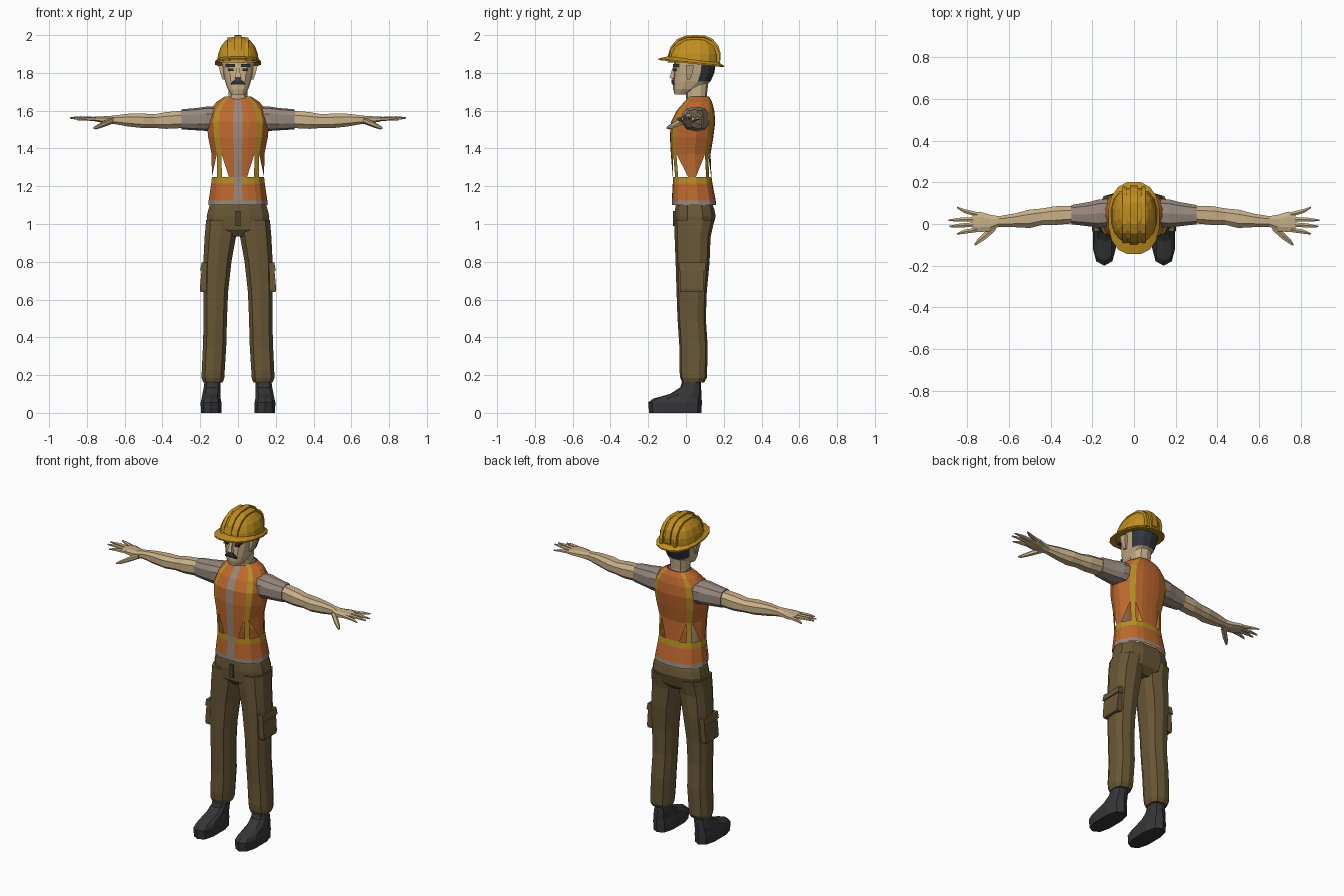
import bpy, bmesh, math
from mathutils import Vector

if "Cube" in bpy.data.objects:
    bpy.data.objects.remove(bpy.data.objects["Cube"])


def material(name, r, g, b):
    m = bpy.data.materials.new(name)
    lin = [((c / 255 + 0.055) / 1.055) ** 2.4 for c in (r, g, b)]
    m.diffuse_color = (*lin, 1)
    m.use_nodes = True
    m.node_tree.nodes["Principled BSDF"].inputs["Base Color"].default_value = m.diffuse_color
    return m


GOLD = material("helmet gold", 192, 142, 32)
ORANGE = material("vest orange", 190, 104, 46)
STRIPE = material("stripe yellow", 182, 142, 36)
GREY = material("shirt grey", 152, 136, 126)
SKIN = material("skin", 200, 176, 136)
BROWN = material("trouser brown", 104, 87, 54)
DARK = material("seam brown", 78, 65, 41)
BLACK = material("boot black", 54, 54, 56)
HAIR = material("hair dark", 52, 54, 64)


def polygon(n, e=0.8):
    """Unit cross-section with n sides; a lower e is squarer."""
    pts = []
    for k in range(n):
        a = 2 * math.pi * (k + 0.5) / n
        c, s = math.cos(a), math.sin(a)
        pts.append((math.copysign(abs(c) ** e, c), math.copysign(abs(s) ** e, s)))
    return pts


def ring_z(shape, z, x0, x1, yf, yb, tilt=0):
    out = []
    for u, v in shape:
        y = (yf + yb) / 2 + v * (yb - yf) / 2
        out.append(Vector(((x0 + x1) / 2 + u * (x1 - x0) / 2, y, z + tilt * y)))
    return out


def ring_x(shape, side, x, y, z, ry, rz):
    return [Vector((side * x, y + u * ry, z + v * rz)) for u, v in shape]


def loft(name, rings, mats, rule=None, holes=None, caps=True):
    """Skin rings; rule(i, j) picks the colour, holes(i, j) the corner of a quad to cut away."""
    bm = bmesh.new()
    vs = [[bm.verts.new(p) for p in r] for r in rings]
    n = len(rings[0])
    for i in range(len(rings) - 1):
        for j in range(n):
            k = (j + 1) % n
            q = [vs[i][j], vs[i][k], vs[i + 1][k], vs[i + 1][j]]
            cut = holes(i, j) if holes else None
            if cut is not None:
                q.pop((cut + 2) % 4)
                q = [v for v in (vs[i][j], vs[i][k], vs[i + 1][k], vs[i + 1][j])]
                q.pop(cut)
            f = bm.faces.new(q)
            f.material_index = rule(i, j) if rule else 0
    if caps:
        bm.faces.new(vs[0])
        bm.faces.new(vs[-1])
    bmesh.ops.recalc_face_normals(bm, faces=bm.faces)
    me = bpy.data.meshes.new(name)
    bm.to_mesh(me)
    bm.free()
    for m in mats:
        me.materials.append(m)
    ob = bpy.data.objects.new(name, me)
    bpy.context.collection.objects.link(ob)
    return ob


SQUARE = [(-1, -1), (1, -1), (1, 1), (-1, 1)]


def block(name, mat, x0, x1, y0, y1, z0, z1):
    return loft(name, [ring_z(SQUARE, z, x0, x1, y0, y1) for z in (z0, z1)], [mat])


# Vest: half section from front centre round to the back, then mirrored
half = [(.15, -1), (.35, -.98), (.62, -.88), (.8, -.72), (1, -.2),
        (1, .2), (.8, .72), (.62, .88), (.35, .98), (.15, 1)]
section = half + [(-u, v) for u, v in reversed(half)]
torso = [(1.10, .158, -.075, .16), (1.125, .155, -.075, .157), (1.215, .142, -.07, .14),
         (1.25, .138, -.07, .135), (1.37, .14, -.08, .13), (1.46, .158, -.085, .145),
         (1.54, .165, -.08, .155), (1.60, .15, -.05, .15), (1.645, .115, -.01, .138),
         (1.675, .07, .015, .122)]


def vest_colour(i, j):
    if i == 0 or j == 19:
        return 1
    if i == 2 or (i > 2 and j in (2, 6, 12, 16)):
        return 2
    return 0


def vest_gap(i, j):
    # triangular openings at the waist, beside the vertical stripes
    if i == 3:
        return {1: 1, 3: 0, 5: 1, 7: 0, 11: 1, 13: 0, 15: 1, 17: 0}.get(j)


loft("vest", [ring_z(section, z, -r, r, f, b) for z, r, f, b in torso],
     [ORANGE, GREY, STRIPE], vest_colour, vest_gap, caps=False)
loft("shirt_collar", [ring_z(polygon(10), z, -r, r, f, b) for z, r, f, b in
                      [(1.62, .09, .0, .125), (1.672, .062, .018, .118)]], [GREY])

# Trousers
P12, P10, P8 = polygon(12, .75), polygon(10, .75), polygon(8, .8)
loft("trouser_hips", [ring_z(P12, z, -r, r, f, b) for z, r, f, b in
                      [(.935, .08, -.03, .10), (.97, .165, -.058, .14), (1.04, .17, -.063, .16),
                       (1.08, .16, -.06, .152), (1.11, .15, -.055, .14)]], [BROWN])
block("fly", DARK, -.012, .012, -.068, -.05, .99, 1.07)
leg = [(1.02, .005, .172, -.062, .15), (.93, .008, .18, -.06, .13), (.80, .032, .186, -.055, .125),
       (.64, .05, .186, -.05, .11), (.50, .056, .184, -.045, .105), (.35, .06, .188, -.035, .115),
       (.225, .068, .194, -.035, .112), (.185, .07, .195, -.03, .11), (.16, .08, .185, -.02, .095)]
boot = [(0, .086, .198, -.195, .082), (.055, .085, .2, -.2, .084), (.075, .09, .195, -.175, .083),
        (.10, .092, .19, -.085, .082), (.135, .09, .183, -.03, .08), (.175, .092, .178, -.018, .08)]
sleeve = [(.11, .055, 1.555, .068, .066), (.17, .05, 1.557, .07, .064), (.22, .047, 1.555, .06, .059),
          (.30, .045, 1.554, .048, .053)]
arm = [(.295, .045, 1.554, .045, .049), (.38, .04, 1.548, .048, .047), (.44, .035, 1.545, .042, .039),
       (.50, .025, 1.546, .047, .041), (.58, .017, 1.55, .034, .036), (.65, .012, 1.552, .027, .025),
       (.69, .005, 1.552, .042, .02), (.74, .01, 1.555, .052, .016), (.775, .012, 1.557, .048, .01)]
# finger: root y, tip x, tip y, tip z
fingers = [(-.027, .85, -.048, 1.553), (-.002, .885, -.012, 1.56),
           (.023, .89, .018, 1.562), (.045, .85, .08, 1.558)]

for side, tag in ((1, "left"), (-1, "right")):
    def zrings(shape, rows):
        return [ring_z(shape, z, side * a, side * b, f, k) for z, a, b, f, k in rows]

    loft(tag + "_trouser_leg", zrings(P10, leg), [BROWN])
    loft(tag + "_boot", zrings(P10, boot), [BLACK])
    # Cargo pocket with flap
    loft(tag + "_pocket", zrings(SQUARE, [(.64, .15, .199, -.03, .09), (.655, .15, .202, -.033, .093),
                                          (.79, .15, .19, -.033, .098)]), [BROWN])
    loft(tag + "_pocket_flap", zrings(SQUARE, [(.755, .15, .2, -.037, .102),
                                               (.795, .15, .192, -.037, .102)]), [BROWN])
    # Arms and hands
    loft(tag + "_sleeve", [ring_x(P10, side, *s) for s in sleeve], [GREY])
    loft(tag + "_arm", [ring_x(P8, side, *s) for s in arm], [SKIN])
    for n, (y0, tx, ty, tz) in enumerate(fingers):
        mid = ((.76 + tx) / 2 + .01, (y0 + ty) / 2, (1.557 + tz) / 2 + .002)
        loft(f"{tag}_finger_{n + 1}", [ring_x(polygon(6, 1), side, *s) for s in
             [(.75, y0, 1.556, .013, .011), (*mid, .011, .009), (tx, ty, tz, .004, .004)]], [SKIN])
    loft(tag + "_thumb", [ring_x(polygon(6, 1), side, *s) for s in
         [(.665, -.01, 1.548, .025, .017), (.71, -.052, 1.53, .022, .016),
          (.75, -.085, 1.512, .015, .011), (.765, -.1, 1.508, .005, .005)]], [SKIN])
    # Ears, eyes and brows
    loft(tag + "_ear", zrings(SQUARE, [(1.765, .07, .082, .005, .022), (1.80, .07, .094, .0, .035),
                                       (1.84, .075, .104, .0, .042)]), [SKIN])
    block(tag + "_brow", HAIR, *sorted((side * .016, side * .066)), -.069, -.03, 1.832, 1.846)
    block(tag + "_eye", HAIR, *sorted((side * .024, side * .05)), -.069, -.04, 1.811, 1.823)

# Head: hair on the rear upper faces
head = [(1.685, .036, -.06, .0), (1.715, .056, -.068, .07), (1.755, .07, -.069, .13),
        (1.80, .08, -.066, .15), (1.85, .088, -.063, .157), (1.90, .085, -.06, .155)]
P14 = polygon(14, .75)
loft("head", [ring_z(P14, z, -r, r, f, b) for z, r, f, b in head], [SKIN, HAIR],
     lambda i, j: 1 if i >= 2 and (P14[j][1] + P14[(j + 1) % 14][1]) > .7 else 0)
loft("neck", [ring_z(P10, z, -r, r, f, b) for z, r, f, b in
              [(1.62, .062, .005, .12), (1.68, .052, .0, .11), (1.76, .055, -.01, .12)]], [SKIN])
loft("nose", [ring_z(SQUARE, z, -r, r, f, -.05) for z, r, f in
              [(1.768, .014, -.072), (1.776, .017, -.088), (1.80, .011, -.08), (1.84, .008, -.066)]], [SKIN])
loft("moustache", [ring_z(SQUARE, z, -r, r, f, -.05) for z, r, f in
                   [(1.738, .038, -.073), (1.752, .034, -.078), (1.766, .014, -.075)]], [HAIR])

# Hard hat: dome, tilted brim and ribs
dome = [(1.855, .113, -.10, .175), (1.90, .107, -.092, .176), (1.94, .092, -.072, .164),
        (1.972, .066, -.04, .135), (1.99, .034, .0, .10)]
P16 = polygon(16, .85)
loft("hard_hat_dome", [ring_z(P16, z, -r, r, f, b) for z, r, f, b in dome], [GOLD])
loft("hard_hat_brim", [ring_z(P16, z, -r, r, f, b, -.11) for z, r, f, b in
                       [(1.857, .108, -.10, .17), (1.852, .125, -.148, .204),
                        (1.86, .125, -.148, .204), (1.876, .108, -.10, .174)]], [GOLD])


def rib(name, x, w, drop):
    path = [(-.098, 1.885), (-.082, 1.938), (-.046, 1.979), (.0, 1.998), (.05, 2.0),
            (.10, 1.998), (.142, 1.979), (.172, 1.943), (.184, 1.90), (.182, 1.865)]
    rings = []
    for y, z in path:
        c = Vector((x, .045 + (y - .045) * (1 - drop * 2), z - drop))
        inward = (Vector((x, .045, 1.88)) - c).normalized() * .03
        rings.append([c + Vector((-w, 0, 0)), c + Vector((w, 0, 0)),
                      c + Vector((w, 0, 0)) + inward, c + Vector((-w, 0, 0)) + inward])
    loft(name, rings, [GOLD])


rib("hard_hat_centre_rib", 0, .018, 0)
for s, tag in ((1, "left"), (-1, "right")):
    rib(f"hard_hat_{tag}_rib", s * .046, .01, .012)
